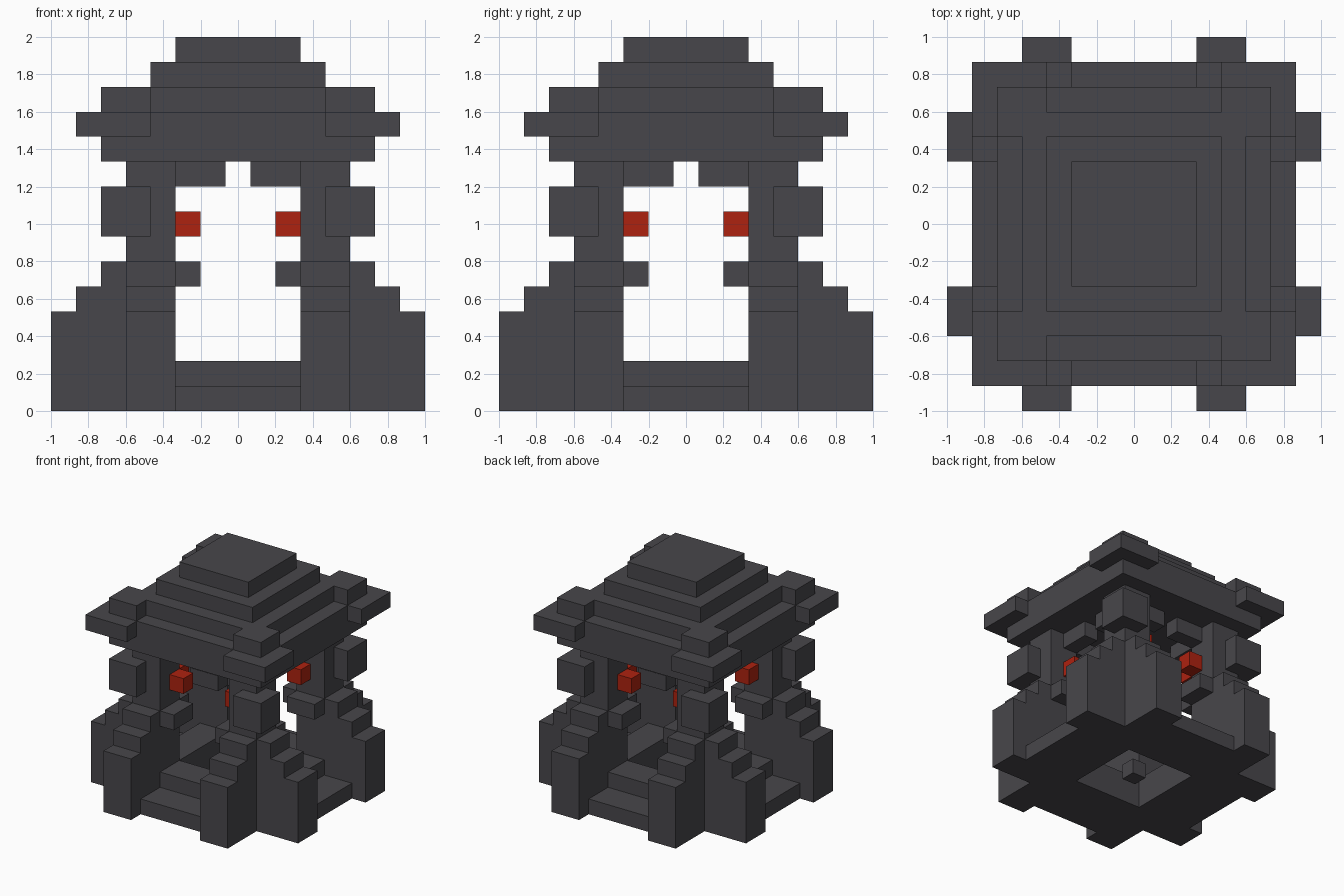
import bpy
import bmesh
from mathutils import Vector

cube = bpy.data.objects.get("Cube")
if cube:
    bpy.data.objects.remove(cube, do_unlink=True)

UNIT = 2 / 15  # edge of one building block


def material(name, rgb):
    mat = bpy.data.materials.new(name)
    mat.use_nodes = True
    colour = (*rgb, 1)
    mat.diffuse_color = colour
    mat.node_tree.nodes["Principled BSDF"].inputs["Base Color"].default_value = colour
    return mat


stone = material("dark_stone", (0.064, 0.062, 0.070))
red = material("red_lamp", (0.42, 0.016, 0.005))


def blocks(xs, ys, zs):
    """Block cells over inclusive ranges, repeated around all four sides."""
    cells = set()
    for x in range(xs[0], xs[1] + 1):
        for y in range(ys[0], ys[1] + 1):
            for z in range(zs[0], zs[1] + 1):
                for sx in (-1, 1):
                    for sy in (-1, 1):
                        cells.add((sx * x, sy * y, z))
                        cells.add((sx * y, sy * x, z))
    return cells


def layer(reach, z):
    return blocks((0, reach), (0, reach), (z, z))


# Each part: name -> (cells, material)
parts = {
    "corner_columns": (blocks((3, 4), (3, 4), (0, 9)), stone),
    "stepped_buttresses": (
        blocks((3, 4), (5, 7), (0, 3))
        | blocks((3, 4), (5, 6), (4, 4))
        | blocks((3, 4), (5, 5), (5, 5)), stone),
    "entrance_steps": (
        blocks((0, 2), (3, 6), (0, 0)) | blocks((0, 2), (3, 4), (1, 1)), stone),
    "floor_block": (blocks((0, 0), (0, 0), (0, 0)), stone),
    "column_ledges": (blocks((2, 2), (3, 4), (5, 5)), stone),
    "lamps": (blocks((2, 2), (3, 3), (7, 7)), red),
    "corner_bosses": (blocks((4, 5), (4, 5), (7, 8)) - blocks((4, 4), (4, 4), (7, 8)), stone),
    "lintel_brackets": (blocks((1, 2), (3, 3), (9, 9)), stone),
    "roof": (layer(5, 10) | layer(5, 11) | layer(4, 12) | layer(3, 13) | layer(2, 14), stone),
    "roof_corners": (
        (blocks((4, 6), (4, 6), (11, 11)) - layer(5, 11))
        | (blocks((4, 5), (4, 5), (12, 12)) - layer(4, 12)), stone),
}

occupied = set().union(*(cells for cells, _ in parts.values()))


def build(name, cells, mat):
    """Make one flat-faced object from the exposed sides of its blocks."""
    bm = bmesh.new()
    corners = {}

    def vert(p):
        key = tuple(round(2 * c) for c in p)
        if key not in corners:
            corners[key] = bm.verts.new(p * UNIT)
        return corners[key]

    for cell in sorted(cells):
        centre = Vector(cell) + Vector((0, 0, 0.5))
        for axis in range(3):
            for sign in (-1, 1):
                n = Vector((0, 0, 0))
                n[axis] = sign
                if tuple(int(c + d) for c, d in zip(cell, n)) in occupied:
                    continue
                u = Vector((0, 0, 0))
                u[(axis + 1) % 3] = 1
                v = n.cross(u)
                ring = (-u - v, u - v, u + v, v - u)
                bm.faces.new([vert(centre + (n + r) / 2) for r in ring])
    # Merge flat block sides into large faces
    bmesh.ops.dissolve_limit(bm, angle_limit=0.01, verts=bm.verts[:], edges=bm.edges[:])
    mesh = bpy.data.meshes.new(name)
    bm.to_mesh(mesh)
    bm.free()
    mesh.materials.append(mat)
    obj = bpy.data.objects.new(name, mesh)
    bpy.context.collection.objects.link(obj)


for part, (cells, mat) in parts.items():
    build(part, cells, mat)
